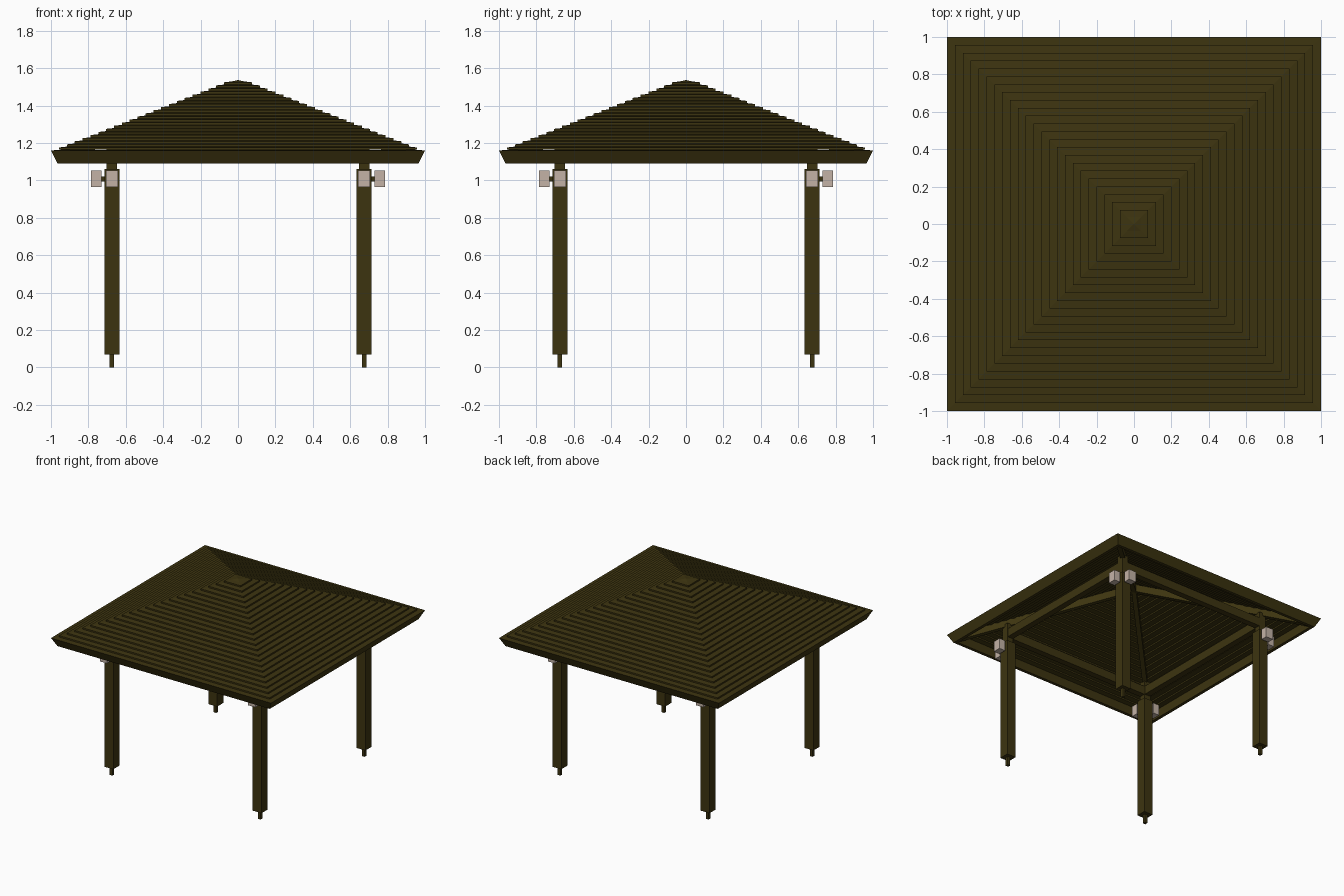
import bpy, bmesh, math
from mathutils import Vector, Matrix

old = bpy.data.objects.get("Cube")
if old:
    bpy.data.objects.remove(old, do_unlink=True)


def material(name, rgb):
    m = bpy.data.materials.new(name)
    m.use_nodes = True
    m.diffuse_color = (*rgb, 1)
    m.node_tree.nodes["Principled BSDF"].inputs["Base Color"].default_value = (*rgb, 1)
    return m


WOOD = material("dark brown wood", (0.046, 0.034, 0.005))
GLASS = material("pale lamp glass", (0.55, 0.45, 0.38))


def finish(name, bm, mat):
    bmesh.ops.recalc_face_normals(bm, faces=bm.faces)
    mesh = bpy.data.meshes.new(name)
    bm.to_mesh(mesh)
    bm.free()
    mesh.materials.append(mat)
    ob = bpy.data.objects.new(name, mesh)
    bpy.context.collection.objects.link(ob)
    return ob


def box(name, lo, hi, mat=WOOD):
    lo, hi = Vector(lo), Vector(hi)
    bm = bmesh.new()
    bmesh.ops.create_cube(bm, size=1)
    bmesh.ops.scale(bm, vec=hi - lo, verts=bm.verts)
    bmesh.ops.translate(bm, vec=(lo + hi) / 2, verts=bm.verts)
    return finish(name, bm, mat)


def square_ring(bm, profile):
    """Sweep a closed (half width, height) profile round a square."""
    loops = []
    for sx, sy in ((1, 1), (-1, 1), (-1, -1), (1, -1)):
        loops.append([bm.verts.new((sx * r, sy * r, z)) for r, z in profile])
    n = len(profile)
    for i in range(4):
        a, b = loops[i], loops[(i + 1) % 4]
        for j in range(n):
            k = (j + 1) % n
            bm.faces.new((a[j], a[k], b[k], b[j]))


# Roof boards: overlapping square courses rising to the peak
ROWS, STEP, PEAK = 22, 0.042, 0.075
bm = bmesh.new()
for k in range(ROWS):
    r = PEAK + STEP * k
    z = 1.512 - 0.395 * STEP * k
    inner = r - 0.055
    square_ring(bm, [(r, z), (r, z + 0.012), (inner, z + 0.018), (inner, z + 0.006)])
finish("roof_boards", bm, WOOD)

# Peak cap
bm = bmesh.new()
bmesh.ops.create_cone(bm, cap_ends=True, segments=4, radius1=PEAK * math.sqrt(2),
                      radius2=0, depth=0.016)
bmesh.ops.rotate(bm, matrix=Matrix.Rotation(math.pi / 4, 3, 'Z'), verts=bm.verts)
bmesh.ops.translate(bm, vec=(0, 0, 1.528), verts=bm.verts)
finish("roof_peak", bm, WOOD)

# Slanted fascia round the eaves
bm = bmesh.new()
square_ring(bm, [(0.94, 1.09), (0.965, 1.09), (1, 1.16), (0.94, 1.163)])
finish("fascia", bm, WOOD)

# Tie beams between the posts
P = 0.674
bm = bmesh.new()
square_ring(bm, [(P - 0.025, 1.1), (P + 0.025, 1.1), (P + 0.025, 1.17), (P - 0.025, 1.17)])
finish("tie_beams", bm, WOOD)


def hip_rafter(name, sx, sy):
    """Straight timber from the eave corner to the peak."""
    side = Vector((-sy, sx, 0)).normalized() * 0.018
    ends = []
    for r, z in ((0.945, 1.16), (0, 1.52)):
        c = Vector((sx * r, sy * r, z))
        drop = Vector((0, 0, 0.06))
        ends.append([c + side, c - side, c - side - drop, c + side - drop])
    bm = bmesh.new()
    a, b = [[bm.verts.new(v) for v in e] for e in ends]
    bm.faces.new(a)
    bm.faces.new(b)
    for i in range(4):
        j = (i + 1) % 4
        bm.faces.new((a[i], a[j], b[j], b[i]))
    finish(name, bm, WOOD)


def wall_lamp(name, sx, sy, along_x):
    """Lamp box and arm on an outer face of a post."""
    def part(suffix, near, far, half, z0, z1, mat):
        s, t = (sx, sy) if along_x else (sy, sx)
        out = sorted((s * near, s * far))
        across = (t * P - half, t * P + half)
        xs, ys = (out, across) if along_x else (across, out)
        box(name + suffix, (xs[0], ys[0], z0), (xs[1], ys[1], z1), mat)
    part("_arm", P + 0.04, 0.735, 0.01, 0.995, 1.02, WOOD)
    part("_shade", 0.73, 0.785, 0.033, 0.965, 1.052, GLASS)


# Corner posts, feet, rafters and lamps
for sx, side in ((1, "left"), (-1, "right")):
    for sy, end in ((-1, "front"), (1, "back")):
        tag = end + "_" + side
        x, y = sx * P, sy * P
        for part, h, z0, z1 in (("post", 0.04, 0.07, 1.06),
                                ("post_head", 0.028, 1.06, 1.22),
                                ("post_foot", 0.012, 0, 0.07)):
            box(tag + "_" + part, (x - h, y - h, z0), (x + h, y + h, z1))
        hip_rafter(tag + "_hip_rafter", sx, sy)
        wall_lamp(tag + "_side_lamp", sx, sy, True)
        wall_lamp(tag + "_end_lamp", sx, sy, False)
